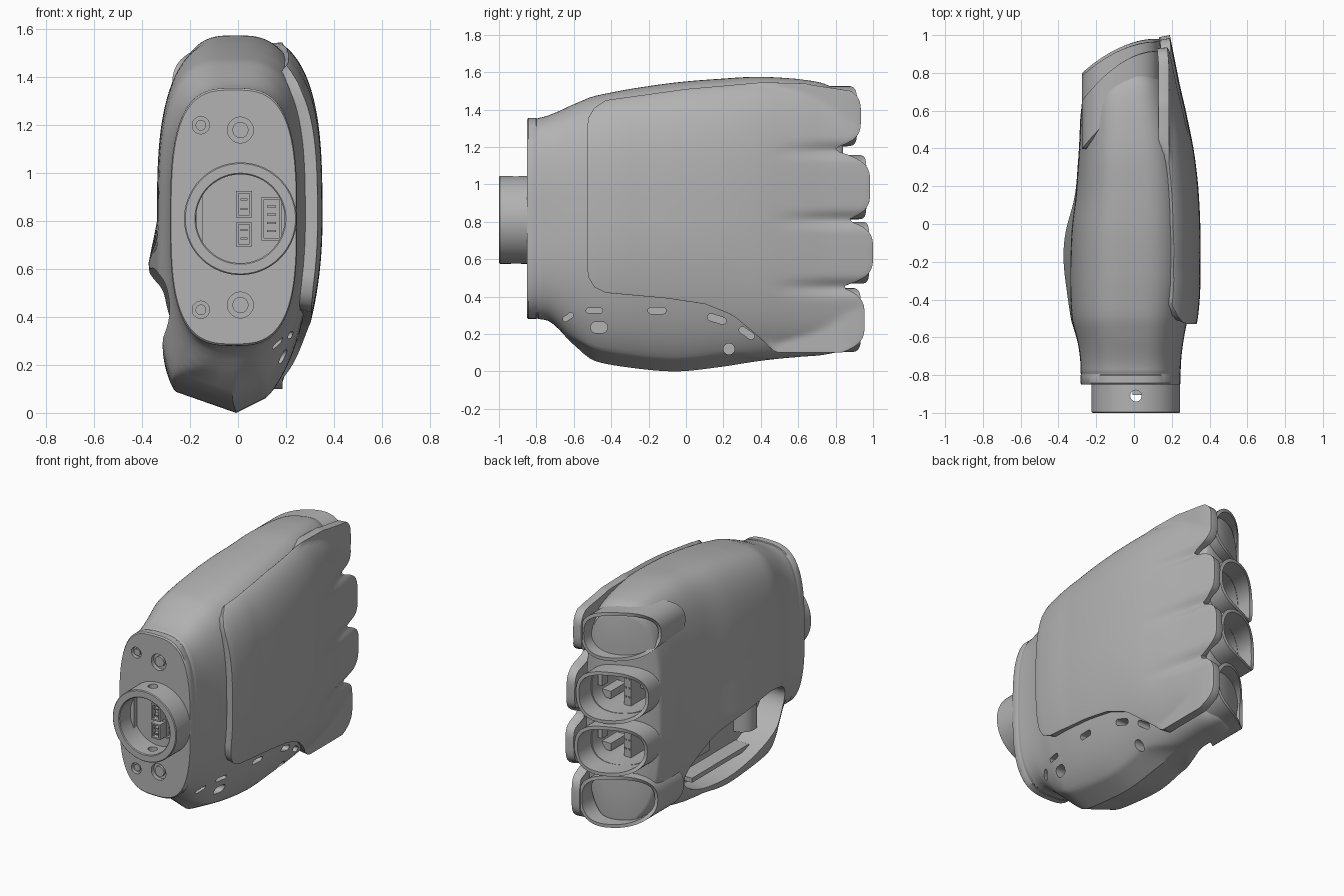
import bpy, bmesh, math
from mathutils import Vector, Matrix

if "Cube" in bpy.data.objects:
    bpy.data.objects.remove(bpy.data.objects["Cube"], do_unlink=True)

grey = bpy.data.materials.new("matte grey")
grey.use_nodes = True
grey.diffuse_color = (0.45, 0.45, 0.45, 1)
grey.node_tree.nodes["Principled BSDF"].inputs["Base Color"].default_value = (0.45, 0.45, 0.45, 1)


def add_object(name, bm):
    mesh = bpy.data.meshes.new(name)
    bm.to_mesh(mesh)
    bm.free()
    mesh.materials.append(grey)
    obj = bpy.data.objects.new(name, mesh)
    bpy.context.collection.objects.link(obj)
    return obj


def activate(obj):
    bpy.ops.object.select_all(action='DESELECT')
    obj.select_set(True)
    bpy.context.view_layer.objects.active = obj


def apply(obj, kind, **settings):
    activate(obj)
    mod = obj.modifiers.new(kind, kind)
    for key, value in settings.items():
        setattr(mod, key, value)
    bpy.ops.object.modifier_apply(modifier=mod.name)


def smooth(obj, angle=35):
    activate(obj)
    bpy.ops.object.shade_smooth_by_angle(angle=math.radians(angle))


def surface(bm, rows, closed=False, caps=False):
    grid = [[bm.verts.new(p) for p in row] for row in rows]
    n = len(rows[0])
    for a, b in zip(grid, grid[1:]):
        for i in range(n if closed else n - 1):
            j = (i + 1) % n
            bm.faces.new((a[i], b[i], b[j], a[j]))
    if caps:
        bm.faces.new(grid[0])
        bm.faces.new(grid[-1][::-1])


def prism(bm, points, depth):
    """Closed solid: a flat outline swept along depth."""
    base = [bm.verts.new(p) for p in points]
    top = [bm.verts.new(Vector(p) + Vector(depth)) for p in points]
    faces = [bm.faces.new(base), bm.faces.new(top[::-1])]
    for i in range(len(base)):
        j = (i + 1) % len(base)
        faces.append(bm.faces.new((base[i], top[i], top[j], base[j])))
    bmesh.ops.recalc_face_normals(bm, faces=faces)


def oval(axis, centre, ru, rv, tilt=0, straight=0, n=32):
    """Oval outline facing an axis, optionally stretched into a slot."""
    pts = []
    for i in range(n):
        a = math.tau * (i + 0.5) / n
        u = ru * math.cos(a) + math.copysign(straight, math.cos(a))
        v = rv * math.sin(a)
        u, v = u * math.cos(tilt) - v * math.sin(tilt), u * math.sin(tilt) + v * math.cos(tilt)
        offset = {'X': (0, u, v), 'Y': (u, 0, v), 'Z': (u, v, 0)}[axis]
        pts.append(Vector(centre) + Vector(offset))
    return pts


def box(bm, centre, size):
    bmesh.ops.create_cube(bm, size=1, matrix=Matrix.Translation(centre) @ Matrix.Diagonal((*size, 1)))


def lerp_table(table, t):
    for (a, va), (b, vb) in zip(table, table[1:]):
        if t <= b:
            return va + (vb - va) * max(0, (t - a) / (b - a))
    return table[-1][1]


def ramp(a, b, t):
    t = min(1, max(0, (t - a) / (b - a)))
    return t * t * (3 - 2 * t)


# Body sections: y, x min, x max, z min, z max, lower squareness
SECTIONS = [
    (-.85, -.283, .247, .28, 1.355, 3), (-.79, -.283, .247, .28, 1.355, 3),
    (-.72, -.285, .25, .26, 1.375, 2.8), (-.62, -.3, .262, .16, 1.42, 2.3),
    (-.5, -.33, .285, .06, 1.47, 2.1), (-.3, -.338, .312, .02, 1.51, 2),
    (-.05, -.332, .317, 0, 1.545, 2), (.2, -.31, .305, .025, 1.565, 2.1),
    (.4, -.3, .28, .055, 1.575, 2.4), (.6, -.29, .24, .075, 1.565, 2.6),
    (.74, -.285, .205, .085, 1.545, 2.8), (.84, -.275, .15, .1, 1.51, 2.8)]
MID, TOP_N = 0.8, 3.1


def section(y):
    k = 0
    while k < len(SECTIONS) - 2 and y > SECTIONS[k + 1][0]:
        k += 1
    p = [SECTIONS[min(max(k + d, 0), len(SECTIONS) - 1)] for d in (-1, 0, 1, 2)]
    t = min(1, max(0, (y - p[1][0]) / (p[2][0] - p[1][0])))
    out = []
    for a, b, c, d in list(zip(*p))[1:]:
        m0, m1 = (c - a) / 2, (d - b) / 2
        if k == 0:
            m0 = m1 = 0
        out.append(b + t * m0 + t * t * (3 * (c - b) - 2 * m0 - m1) + t ** 3 * (2 * (b - c) + m0 + m1))
    return out


def slant(x):
    """Knuckle line falling back towards the palm side."""
    return -min(0, x - .13) ** 2


def body_ring(y, scale=1, n=128):
    xl, xr, lo, hi, low_n = section(y)
    cx, a = (xl + xr) / 2, (xr - xl) / 2 * scale
    keel = ramp(-.75, -.5, y) * ramp(.55, .2, y)
    ring = []
    for i in range(n):
        c, s = math.cos(math.tau * i / n), math.sin(math.tau * i / n)
        low = low_n + (2 * keel if c < 0 else 0)
        e, h = (TOP_N, hi - MID) if s >= 0 else (low, MID - lo)
        x = cx + a * math.copysign(abs(c) ** (2 / e), c)
        z = MID + h * scale * math.copysign(abs(s) ** (2 / e), s)
        # keeled underside
        z = max(z, lo + keel * (.35 if c < 0 else .5) * abs(x - cx))
        if c < 0:   # flared lip above the thumb opening
            x -= 0.04 * math.exp(-((y + .15) / .25) ** 2 - ((z - .6) / .09) ** 2)
        ring.append((x, y + 1.1 * ramp(-.1, .8, y) * slant(x), z))
    return ring


# Palm shell with the wrist seam and a rounded knuckle end
FINGERS = [(1.365, .162, .935, 1.6), (.985, .172, .985, 1.1), (.635, .165, 1.0, 1.1), (.275, .172, .955, 1.5)]
stations = [(-.85, .985), (-.842, 1), (-.802, 1), (-.798, .994), (-.792, .994), (-.788, 1)]
stations += [(-.77 + 1.59 * i / 50, 1) for i in range(51)]
stations += [(.835, .985), (.84, .95), (.84, .7), (.84, .4), (.84, .1)]
bm = bmesh.new()
surface(bm, [body_ring(y, s) for y, s in stations], closed=True, caps=True)
body = add_object("palm_shell", bm)
apply(body, 'SOLIDIFY', thickness=0.03, offset=-1)


def finger_rows(zc, hz, bend, scale, start, end, steps):
    rows = []
    for k in range(steps):
        y = start + (end - start) * k / (steps - 1)
        row = []
        for i in range(48):
            c, s = math.cos(math.tau * i / 48), math.sin(math.tau * i / 48)
            x = -.07 + .205 * scale * math.copysign(abs(c) ** .82, c)
            z = zc + hz * scale * math.copysign(abs(s) ** .82, s)
            row.append((x, y + bend * slant(x), z))
        rows.append(row)
    return rows


# Cutters: finger sockets, thumb opening, bolt recesses, vent slots
bm = bmesh.new()
for zc, hz, tip, bend in FINGERS:
    surface(bm, finger_rows(zc, hz, 0, .86, .5, 1.1, 2), closed=True, caps=True)
prism(bm, oval('X', (-.6, -.13, .375), .51, .205, -.22, n=56), (.48, 0, 0))
BOLTS = [(x, .815 + side * dz, r) for side in (1, -1)
         for x, dz, r in ((-.155, .385, .036), (.01, .365, .054), (.145, .385, .036))]
for x, z, r in BOLTS:
    prism(bm, oval('Y', (x, -.9, z), r, r), (0, .1, 0))
for y, z, half, r, tilt in ((-.155, .325, .032, .017, 0), (.165, .28, .032, .019, -.3),
                            (.325, .205, .028, .018, -.6), (-.49, .325, .03, .014, 0),
                            (-.63, .29, .018, .014, .6), (-.465, .235, .015, .03, 0), (.23, .12, 0, .03, 0)):
    prism(bm, oval('X', (.06, y, z), r, r, tilt, half), (.4, 0, 0))
cutter = add_object("opening_cutters", bm)
cutter.hide_render = True
apply(body, 'BOOLEAN', object=cutter, operation='DIFFERENCE', solver='EXACT')
bpy.data.objects.remove(cutter, do_unlink=True)
smooth(body)

# Finger sockets with slanted open ends
for k, (zc, hz, tip, bend) in enumerate(FINGERS):
    bm = bmesh.new()
    surface(bm, finger_rows(zc, hz, bend, 1, .66, tip - .02, 10), closed=True)
    socket = add_object("finger_socket_%d" % (k + 1), bm)
    apply(socket, 'SOLIDIFY', thickness=.022, offset=-1)
    smooth(socket)

# Back-of-hand plate following the shell, scalloped at the knuckles
TOP_EDGE = [(-.53, 1.3), (-.52, 1.36), (-.49, 1.41), (-.43, 1.45), (0, 1.51), (.4, 1.545), (.7, 1.54), (.9, 1.5)]
LOW_EDGE = [(-.53, .56), (-.52, .5), (-.49, .45), (-.43, .42), (-.1, .39),
            (.1, .36), (.25, .3), (.37, .2), (.48, .1), (.9, .1)]
NOTCHES = (1.18, .81, .45)


def plate_point(u, v):
    y = -.53 + 1.43 * u
    lo, hi = lerp_table(LOW_EDGE, y), lerp_table(TOP_EDGE, y)
    z = lo + (hi - lo) * v
    end = max(.8, max(tip - .15 * abs((z - zc) / (hz + .012)) ** 4 for zc, hz, tip, bend in FINGERS))
    y += (end - .9) * ramp(.65, 1, u)
    xl, xr, blo, bhi, low_n = section(min(y, .72))
    t, e = ((z - MID) / (bhi - MID), TOP_N) if z > MID else ((MID - z) / (MID - blo), low_n)
    bulge = (1 - min(t, .99) ** e) ** (1 / e)
    x = (xl + xr) / 2 + (xr - xl) / 2 * bulge + .035 + .018 * ramp(-.2, -.5, y) - .2 * max(0, y - .72)
    x = max(x, .185 - .1 * max(0, y - .85))
    x -= .025 * ramp(.4, .85, y) * sum(math.exp(-((z - n) / .035) ** 2) for n in NOTCHES)
    return x, y, z


bm = bmesh.new()
us = [0, .007, .015, .028, .045] + [.07 + .93 * i / 40 for i in range(41)]
surface(bm, [[plate_point(u, j / 90) for j in range(91)] for u in us])
plate = add_object("back_plate", bm)
apply(plate, 'SOLIDIFY', thickness=.055, offset=-1)
apply(plate, 'BEVEL', width=.016, segments=3, limit_method='ANGLE', angle_limit=math.radians(50))
smooth(plate, 50)

# Wrist collar: thick ring with a locking hole top and bottom
C = Vector((.01, 0, .81))
bm = bmesh.new()
outlines = [(.235, -.845), (.235, -.995), (.23, -1), (.19, -1), (.185, -.995), (.185, -.845), (.235, -.845)]
surface(bm, [oval('Y', C + Vector((0, y, 0)), r, r, n=64) for r, y in outlines], closed=True)
bmesh.ops.remove_doubles(bm, verts=bm.verts, dist=1e-5)
bmesh.ops.recalc_face_normals(bm, faces=bm.faces)
collar = add_object("wrist_collar", bm)
bm = bmesh.new()
prism(bm, oval('Z', (.01, -.91, .4), .03, .03), (0, 0, .8))
drill = add_object("collar_drill", bm)
drill.hide_render = True
apply(collar, 'BOOLEAN', object=drill, operation='DIFFERENCE', solver='EXACT')
bpy.data.objects.remove(drill, do_unlink=True)
smooth(collar)

# Bolts seated on washers in the wrist recesses
bm = bmesh.new()
for x, z, r in BOLTS:
    prism(bm, oval('Y', (x, -.822, z), r * 1.1, r * 1.1, n=24), (0, .02, 0))
    prism(bm, oval('Y', (x, -.842, z), r * .62, r * .62, n=24), (0, .03, 0))
smooth(add_object("wrist_bolts", bm))

# Wrist connectors: housings with side walls and pins
bm = bmesh.new()
for x, z, w, h, pins in ((.025, .87, .055, .1, 2), (.025, .745, .055, .09, 2), (.14, .81, .075, .17, 4)):
    box(bm, (x, -.86, z), (w, .025, h))
    for side in (-1, 1):
        box(bm, (x + side * w / 2, -.875, z), (.01, .06, h))
        box(bm, (x, -.875, z + side * h / 2), (w + .01, .06, .01))
    for k in range(pins):
        box(bm, (x, -.885, z + h * ((k + .5) / pins - .5) * .8), (w * .5, .03, .008))
box(bm, (-.16, -.865, .81), (.025, .04, .2))
add_object("wrist_connectors", bm)

# Finger mounts inside the sockets
bm = bmesh.new()
for zc, hz, tip, bend in FINGERS:
    box(bm, (-.045, .58, zc), (.05, .2, hz * 1.7))
    box(bm, (-.15, .5, zc - hz * .3), (.17, .16, .02))
    box(bm, (.07, .66, zc - hz * .45), (.07, .16, .05))
    box(bm, (.08, .76, zc + hz * .2), (.03, .06, .08))
    for k in range(4):
        for x in (-.058, -.032):
            box(bm, (x, .682, zc + hz * (k - 1.5) * .35), (.01, .008, .01))
box(bm, (-.03, .4, .8), (.4, .02, .95))
add_object("finger_mounts", bm)

# Thumb drive seen through the palm opening
bm = bmesh.new()
box(bm, (.02, -.15, .45), (.03, .95, .5))
box(bm, (-.1, -.05, .22), (.24, .6, .03))
prism(bm, oval('Z', (-.12, -.42, .3), .09, .09), (0, 0, .3))
prism(bm, oval('Z', (-.12, -.42, .6), .04, .04), (0, 0, .06))
box(bm, (-.1, .1, .38), (.14, .22, .14))
smooth(add_object("thumb_drive", bm))
